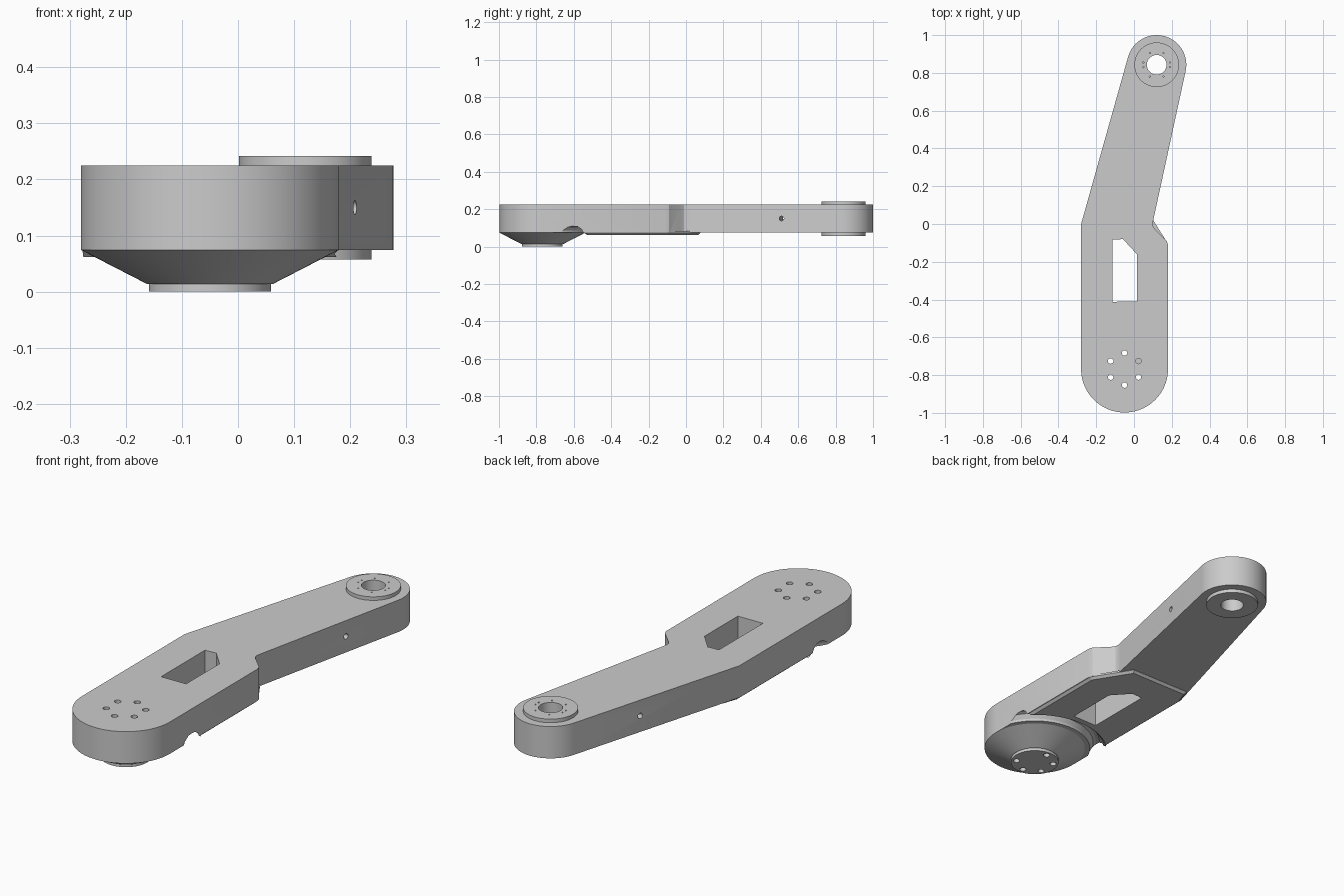
import bpy, bmesh, math
from mathutils import Matrix, Vector

if "Cube" in bpy.data.objects:
    bpy.data.objects.remove(bpy.data.objects["Cube"])

BIG, SMALL = (-0.05, -0.768), (0.12, 0.843)   # axes of the two joints


def finish(name, bm):
    bmesh.ops.recalc_face_normals(bm, faces=bm.faces)
    me = bpy.data.meshes.new(name)
    bm.to_mesh(me)
    bm.free()
    ob = bpy.data.objects.new(name, me)
    bpy.context.collection.objects.link(ob)
    return ob


def arc(c, r, a0, a1, n):
    return [(c[0] + r * math.cos(math.radians(a0 + (a1 - a0) * i / n)),
             c[1] + r * math.sin(math.radians(a0 + (a1 - a0) * i / n))) for i in range(n + 1)]


def prism(name, pts, z0, z1, chamfer=0):
    bm = bmesh.new()
    base = bm.faces.new([bm.verts.new((x, y, z0)) for x, y in pts])
    res = bmesh.ops.extrude_face_region(bm, geom=[base], use_keep_orig=True)
    for v in res["geom"]:
        if isinstance(v, bmesh.types.BMVert):
            v.co.z = z1
    bmesh.ops.recalc_face_normals(bm, faces=bm.faces)
    if chamfer:
        rim = [e for e in bm.edges if all(abs(v.co.z - z0) < 1e-6 for v in e.verts)]
        bmesh.ops.bevel(bm, geom=rim, offset=chamfer, segments=1, affect='EDGES')
    return finish(name, bm)


def lathe(name, c, profile, n=96):
    # closed (r, z) profile turned around a vertical axis
    bm = bmesh.new()
    rings = []
    for i in range(n):
        a = 2 * math.pi * i / n
        rings.append([bm.verts.new((c[0] + r * math.cos(a), c[1] + r * math.sin(a), z))
                      for r, z in profile])
    m = len(profile)
    for i in range(n):
        p, q = rings[i], rings[(i + 1) % n]
        for j in range(m):
            k = (j + 1) % m
            bm.faces.new((p[j], q[j], q[k], p[k]))
    bmesh.ops.remove_doubles(bm, verts=bm.verts, dist=1e-5)
    return finish(name, bm)


def rod(name, p, q, r, n=32):
    p, q = Vector(p), Vector(q)
    rot = (q - p).to_track_quat('Z', 'Y').to_matrix().to_4x4()
    bm = bmesh.new()
    bmesh.ops.create_cone(bm, cap_ends=True, segments=n, radius1=r, radius2=r,
                          depth=(q - p).length, matrix=Matrix.Translation((p + q) / 2) @ rot)
    return finish(name, bm)


def combine(target, tool, op):
    mod = target.modifiers.new(op.lower(), 'BOOLEAN')
    mod.object, mod.operation, mod.solver = tool, op, 'EXACT'
    bpy.context.view_layer.objects.active = target
    bpy.ops.object.modifier_apply(modifier=mod.name)
    bpy.data.objects.remove(tool, do_unlink=True)


# main bent arm slab
outline = (arc(BIG, 0.23, 180, 360, 48)
           + [(0.18, -0.11), (0.174, -0.09), (0.112, -0.028), (0.101, -0.012), (0.099, 0.003), (0.103, 0.025)]
           + arc(SMALL, 0.157, -12.3, 164.5, 48) + [(-0.28, 0)])
arm = prism("link_arm", outline, 0.074, 0.225)

# annular groove in the underside, breaking out through both sides
combine(arm, lathe("groove_cut", BIG, [(0.25, 0.05), (0.254, 0.085), (0.268, 0.105), (0.28, 0.109),
                                       (0.297, 0.107), (0.311, 0.093), (0.318, 0.074), (0.318, 0.05)]), 'DIFFERENCE')

# raised chamfered plate under the wide half
plate = (arc(BIG, 0.3185, 135.5, 44.5, 40)
         + [(0.177, -0.1), (0.065, 0.078), (-0.25, 0.078), (-0.277, 0)])
combine(arm, prism("under_plate", plate, 0.062, 0.082, 0.011), 'UNION')

# conical foot with mounting flange
combine(arm, lathe("cone_foot", BIG, [(0, 0), (0.109, 0), (0.109, 0.014), (0.113, 0.014),
                                      (0.2295, 0.074), (0.22, 0.09), (0, 0.09)]), 'UNION')

# round bearing boss at the narrow end, both faces
combine(arm, rod("bearing_boss", (*SMALL, 0.057), (*SMALL, 0.242), 0.118, 80), 'UNION')

# window through the arm
combine(arm, prism("window_cut", [(-0.115, -0.412), (0.015, -0.41), (0.015, -0.16),
                                  (-0.058, -0.08), (-0.115, -0.083)], 0.02, 0.3), 'DIFFERENCE')

# shaft bore, bolt circle, pin holes and side hole
combine(arm, rod("bore_cut", (*SMALL, 0), (*SMALL, 0.3), 0.052, 48), 'DIFFERENCE')
for x, y in arc(BIG, 0.085, 90, 390, 5):
    combine(arm, rod("bolt_cut", (x, y, -0.1), (x, y, 0.3), 0.0145, 24), 'DIFFERENCE')
for a in (10, -10, 60, 120, 170, 190, 240, 300):
    x, y = arc(SMALL, 0.072, a, a, 1)[0]
    combine(arm, rod("pin_cut", (x, y, 0.22), (x, y, 0.26), 0.0035, 10), 'DIFFERENCE')
combine(arm, rod("side_cut", (0.4, 0.5, 0.15), (-0.3, 0.54, 0.15), 0.0125, 24), 'DIFFERENCE')

arm.select_set(True)
bpy.context.view_layer.objects.active = arm
bpy.ops.object.shade_smooth_by_angle(angle=math.radians(20))
